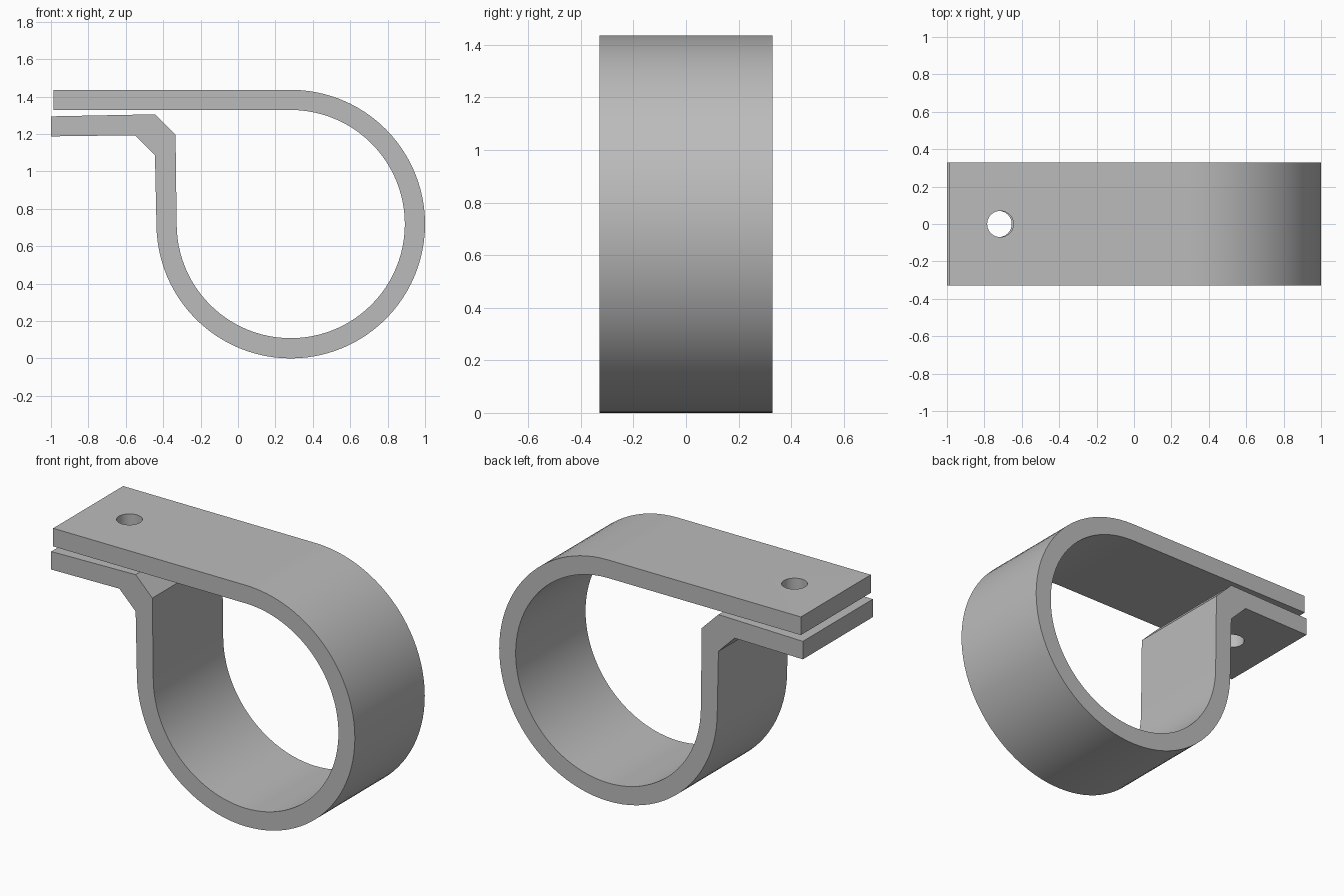
import bpy
import bmesh
from math import sin, cos, pi, radians
from mathutils import Vector

if "Cube" in bpy.data.objects:
    bpy.data.objects.remove(bpy.data.objects["Cube"], do_unlink=True)

HALF_WIDTH = 0.329
OUTER, INNER = 0.718, 0.61
CENTRE = (0.282, OUTER)
STEPS = 72

# Grey metal
metal = bpy.data.materials.new("grey metal")
metal.use_nodes = True
grey = (0.5, 0.5, 0.5, 1)
metal.diffuse_color = grey
metal.node_tree.nodes["Principled BSDF"].inputs["Base Color"].default_value = grey


def band_edge(radius, start, end):
    """Side profile: upper flange, three-quarter loop, then the lower flange."""
    arc = []
    for i in range(STEPS + 1):
        a = pi / 2 - 1.5 * pi * i / STEPS
        arc.append((CENTRE[0] + radius * cos(a), CENTRE[1] + radius * sin(a)))
    return start + arc + end


outer = band_edge(OUTER, [(-0.987, 2 * OUTER)],
                  [(-0.444, 1.086), (-0.551, 1.193), (-1, 1.187)])
inner = band_edge(INNER, [(-0.987, OUTER + INNER)],
                  [(-0.334, 1.195), (-0.444, 1.305), (-1, 1.294)])

# Clamp band: a ring of four corners swept along both profiles
bm = bmesh.new()
rings = []
for (xo, zo), (xi, zi) in zip(outer, inner):
    corners = [(xo, -HALF_WIDTH, zo), (xo, HALF_WIDTH, zo),
               (xi, HALF_WIDTH, zi), (xi, -HALF_WIDTH, zi)]
    rings.append([bm.verts.new(c) for c in corners])
for a, b in zip(rings, rings[1:]):
    for k in range(4):
        n = (k + 1) % 4
        bm.faces.new((a[k], a[n], b[n], b[k]))
bm.faces.new(rings[0])
bm.faces.new(rings[-1])
bmesh.ops.recalc_face_normals(bm, faces=bm.faces)
mesh = bpy.data.meshes.new("clamp_band")
bm.to_mesh(mesh)
bm.free()
band = bpy.data.objects.new("clamp_band", mesh)
bpy.context.collection.objects.link(band)
mesh.materials.append(metal)

bpy.ops.object.select_all(action="DESELECT")

# Bolt holes, one through each flange
for name, x, z in (("upper_hole", -0.715, 1.39), ("lower_hole", -0.724, 1.24)):
    bpy.ops.mesh.primitive_cylinder_add(vertices=48, radius=0.07, depth=0.15,
                                        location=Vector((x, 0, z)))
    cutter = bpy.context.object
    cutter.name = name + "_cutter"
    cutter.hide_render = True
    cutter.data.materials.append(metal)
    cut = band.modifiers.new(name, "BOOLEAN")
    cut.operation = "DIFFERENCE"
    cut.solver = "EXACT"
    cut.object = cutter
    cutter.select_set(False)
    band.select_set(True)
    bpy.context.view_layer.objects.active = band
    bpy.ops.object.modifier_apply(modifier=name)
    bpy.data.objects.remove(cutter, do_unlink=True)

# Smooth loop with crisp edges
band.select_set(True)
bpy.context.view_layer.objects.active = band
bpy.ops.object.shade_smooth_by_angle(angle=radians(20))
